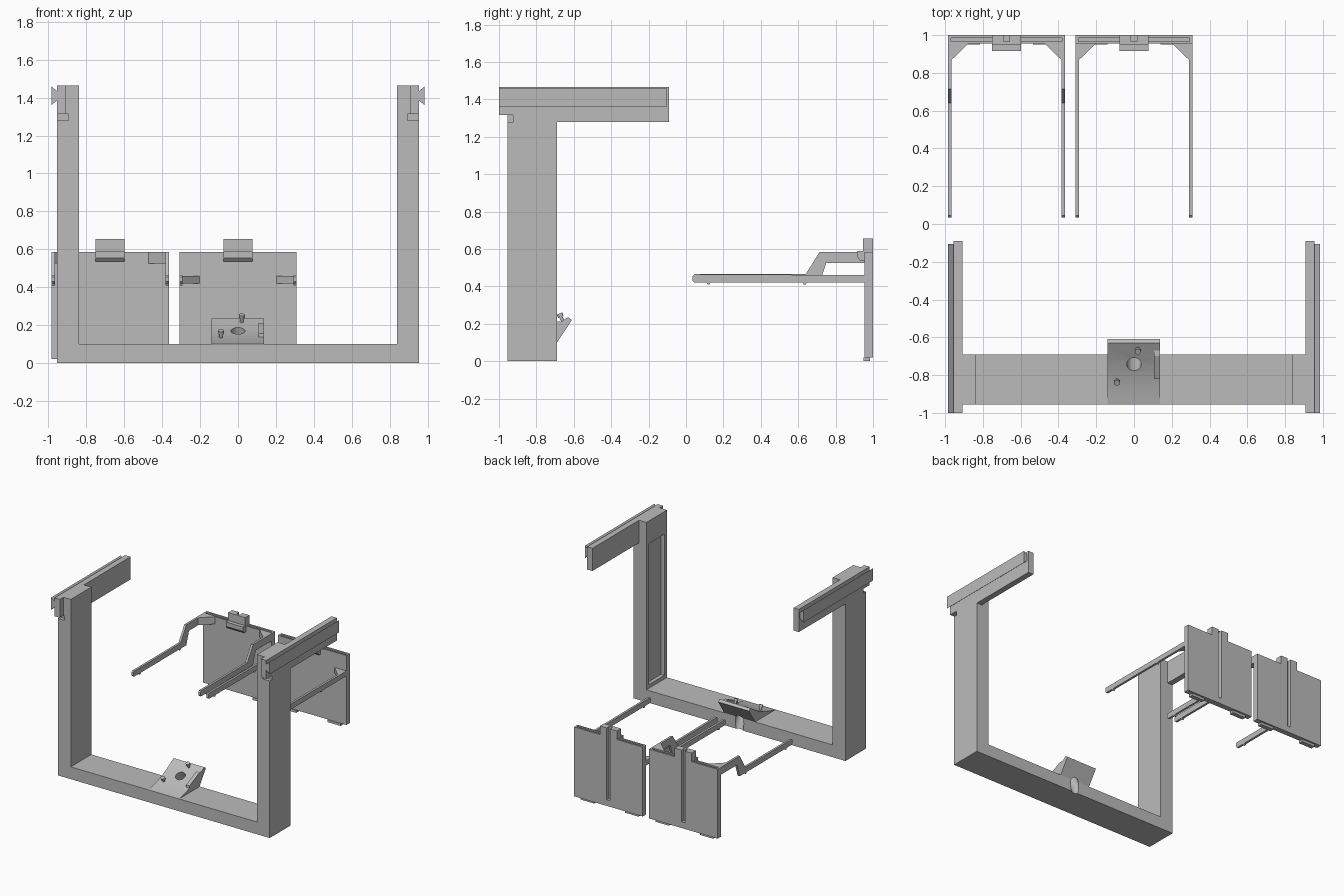
import bpy
import bmesh
from math import radians, sin, cos
from mathutils import Matrix, Vector

cube = bpy.data.objects.get("Cube")
if cube:
    bpy.data.objects.remove(cube, do_unlink=True)

GREY = (0.5, 0.5, 0.5, 1)
grey = bpy.data.materials.new("plain grey")
grey.use_nodes = True
grey.diffuse_color = GREY
grey.node_tree.nodes["Principled BSDF"].inputs["Base Color"].default_value = GREY


def finish(name, bm):
    bmesh.ops.recalc_face_normals(bm, faces=bm.faces[:])
    mesh = bpy.data.meshes.new(name)
    bm.to_mesh(mesh)
    bm.free()
    mesh.materials.append(grey)
    ob = bpy.data.objects.new(name, mesh)
    bpy.context.collection.objects.link(ob)
    return ob


def prism(name, axis, points, lo, hi):
    """Extrude a 2D outline along an axis: x takes (y, z), y takes (x, z), z takes (x, y)."""
    i = "xyz".index(axis)
    bm = bmesh.new()
    verts = []
    for p in points:
        co = list(p)
        co.insert(i, lo)
        verts.append(bm.verts.new(co))
    face = bm.faces.new(verts)
    out = bmesh.ops.extrude_face_region(bm, geom=[face])
    shift = Vector((0, 0, 0))
    shift[i] = hi - lo
    moved = [g for g in out["geom"] if isinstance(g, bmesh.types.BMVert)]
    bmesh.ops.translate(bm, verts=moved, vec=shift)
    return finish(name, bm)


def box(name, x, y, z):
    return prism(name, "z", [(x[0], y[0]), (x[1], y[0]), (x[1], y[1]), (x[0], y[1])], *z)


def cylinder(name, centre, radius, depth, tilt):
    bm = bmesh.new()
    place = Matrix.Translation(centre) @ Matrix.Rotation(tilt, 4, "X")
    bmesh.ops.create_cone(bm, cap_ends=True, segments=32, radius1=radius,
                          radius2=radius, depth=depth, matrix=place)
    return finish(name, bm)


def cut(ob, *cutters):
    for c in cutters:
        mod = ob.modifiers.new("cut", "BOOLEAN")
        mod.operation = "DIFFERENCE"
        mod.solver = "EXACT"
        mod.object = c
        bpy.context.view_layer.objects.active = ob
        bpy.ops.object.modifier_apply(modifier=mod.name)
        bpy.data.objects.remove(c, do_unlink=True)


def smooth(ob):
    bpy.ops.object.select_all(action="DESELECT")
    ob.select_set(True)
    bpy.context.view_layer.objects.active = ob
    bpy.ops.object.shade_smooth_by_angle(angle=radians(25))


def span(a, b, side):
    return tuple(sorted((a * side, b * side)))


# U-shaped frame, with a channel in the inner face of the left post
half, inner, top = 0.955, 0.84, 1.465
frame = prism("frame", "y", [(-half, 0), (half, 0), (half, top), (inner, top), (inner, 0.1),
                             (-inner, 0.1), (-inner, top), (-half, top)], -0.955, -0.69)
tilt = radians(25)
hole_at = Vector((0, -0.74, 0.165))


def drill():
    return cylinder("drill", hole_at + Vector((0, sin(tilt), -cos(tilt))) * 0.1, 0.038, 0.6, tilt)


cut(frame, box("channel", (0.82, 0.87), (-0.92, -0.725), (0.13, 1.28)), drill(),
    *[box("notch", span(0.895, 0.97, s), (-0.97, -0.925), (1.28, 1.315)) for s in (-1, 1)])
smooth(frame)

# Top rails with dovetail strips on the outside
for s, side in ((1, "left"), (-1, "right")):
    prism(side + "_rail", "x", [(-1, 1.315), (-0.925, 1.315), (-0.925, 1.28), (-0.09, 1.28),
                                (-0.09, top), (-1, top)], *span(0.907, half, s))
    prism(side + "_dovetail", "y", [(0.95 * s, 1.43), (0.985 * s, 1.46),
                                    (0.985 * s, 1.36), (0.95 * s, 1.39)], -1, -0.105)

# Ramped mount on the base, drilled through
mount = prism("ramp_mount", "x", [(-0.955, 0.1), (-0.9, 0.112), (-0.84, 0.129), (-0.78, 0.151),
                                  (-0.72, 0.18), (-0.63, 0.235), (-0.61, 0.22), (-0.69, 0.1)],
              -0.14, 0.137)
cut(mount, drill())
smooth(mount)
for name, pos in (("front_peg", (-0.09, -0.83, 0.145)), ("rear_peg", (0.02, -0.665, 0.228))):
    smooth(cylinder(name, pos, 0.009, 0.05, tilt))
    smooth(cylinder(name + "_head", Vector(pos) + Vector((0, -0.008, 0.018)), 0.016, 0.018, tilt))
prism("mount_clip", "x", [(-0.82, 0.13), (-0.67, 0.19), (-0.67, 0.212), (-0.7, 0.212),
                          (-0.82, 0.155)], 0.107, 0.137)


# Hanging panels with a clip, feet and two arms each
def panel_unit(label, cx, raised):
    w = 0.31
    panel = box(label + "_panel", (cx - w, cx + w), (0.955, 1), (0.02, 0.585))
    cut(panel, box("groove", (cx - 0.016, cx + 0.016), (0.967, 1.1), (0.07, 0.7)),
        box("trench", (cx - 0.295, cx + 0.295), (0.967, 0.985), (0.56, 0.7)))
    tab = box(label + "_tab", (cx - 0.077, cx + 0.077), (0.947, 1), (0.56, 0.655))
    cut(tab, box("groove", (cx - 0.016, cx + 0.016), (0.967, 1.1), (0.5, 0.7)))
    prism(label + "_clip", "x", [(0.957, 0.535), (0.935, 0.535), (0.917, 0.555),
                                 (0.917, 0.59), (0.957, 0.59)], cx - 0.077, cx + 0.077)
    for s, side in ((1, "left"), (-1, "right")):
        name = f"{label}_{side}"
        box(name + "_foot", span(0.14, 0.26, s) if cx == 0 else
            tuple(cx + v for v in span(0.14, 0.26, s)), (0.95, 0.985), (0, 0.02))
        xs = sorted((cx + s * (w - 0.018), cx + s * w))
        tip = [(0.045, 0.42), (0.035, 0.43), (0.035, 0.455), (0.045, 0.465)]
        if raised:
            outline = tip + [(0.64, 0.465), (0.715, 0.585), (0.96, 0.585), (0.96, 0.525),
                             (0.75, 0.525), (0.715, 0.42)]
            zs = (0.525, 0.585)
        else:
            outline = tip + [(0.96, 0.46), (0.96, 0.42)]
            zs = (0.42, 0.46)
        prism(name + "_arm", "x", outline, *xs)
        # Corner gusset and the two stops under the arm
        edge = cx + s * (w - 0.01)
        prism(name + "_gusset", "z", [(edge, 0.86), (cx + s * 0.2, 0.957), (edge, 0.957)], *zs)
        for y in (0.12, 0.635):
            prism(name + "_stop", "x", [(y - 0.012, 0.422), (y - 0.005, 0.41),
                                        (y + 0.005, 0.41), (y + 0.012, 0.422)], *xs)


panel_unit("right", -0.675, True)
panel_unit("middle", 0, False)
